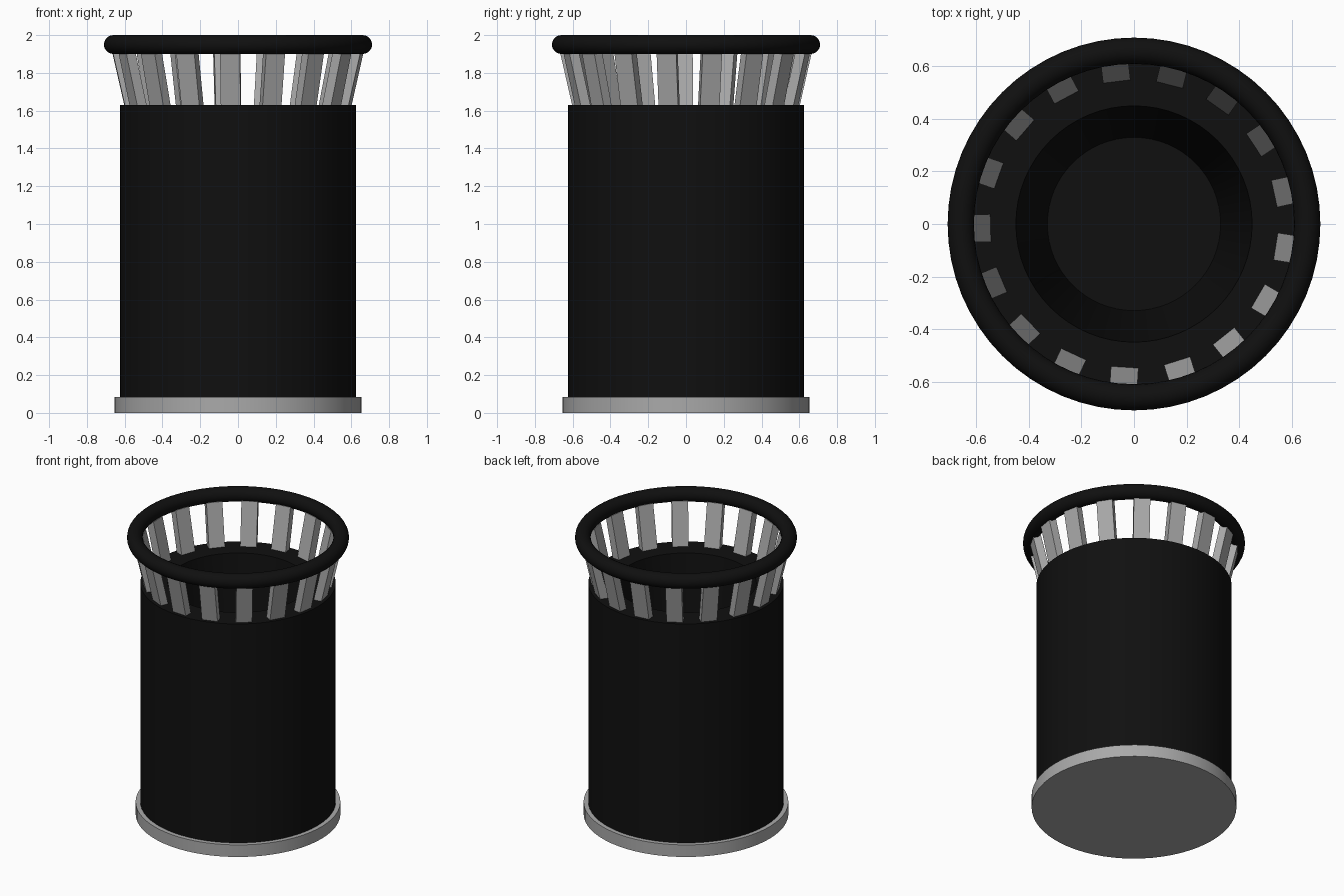
import bpy, bmesh
from math import radians, tau, sin, cos
from mathutils import Matrix, Vector

cube = bpy.data.objects.get("Cube")
if cube:
    bpy.data.objects.remove(cube, do_unlink=True)


def material(name, rgb):
    m = bpy.data.materials.new(name)
    m.use_nodes = True
    m.diffuse_color = (*rgb, 1)
    bsdf = next(n for n in m.node_tree.nodes if n.type == 'BSDF_PRINCIPLED')
    bsdf.inputs["Base Color"].default_value = (*rgb, 1)
    return m


black = material("black", (0.005, 0.005, 0.005))
grey = material("grey", (0.4, 0.4, 0.4))


def finish(name, bm, mat, smooth=True):
    bmesh.ops.recalc_face_normals(bm, faces=bm.faces)
    mesh = bpy.data.meshes.new(name)
    bm.to_mesh(mesh)
    bm.free()
    mesh.materials.append(mat)
    obj = bpy.data.objects.new(name, mesh)
    bpy.context.collection.objects.link(obj)
    if smooth:
        bpy.ops.object.select_all(action='DESELECT')
        obj.select_set(True)
        bpy.context.view_layer.objects.active = obj
        bpy.ops.object.shade_smooth_by_angle(angle=radians(30))
    return obj


def lathe(name, profile, mat, closed=False, steps=64):
    """Spin a (radius, height) profile around the z axis."""
    bm = bmesh.new()
    verts = [bm.verts.new((r, 0, z)) for r, z in profile]
    pairs = list(zip(verts, verts[1:]))
    if closed:
        pairs.append((verts[-1], verts[0]))
    edges = [bm.edges.new(p) for p in pairs]
    bmesh.ops.spin(bm, geom=verts + edges, cent=(0, 0, 0), axis=(0, 0, 1),
                   angle=tau, steps=steps, use_duplicate=False)
    bmesh.ops.remove_doubles(bm, verts=bm.verts, dist=0.0005)
    return finish(name, bm, mat)


# Foot plate under the bin
lathe("base", [(0, 0), (0.655, 0), (0.655, 0.085), (0, 0.085)], grey)

# Bin body with a wide top flange and a tapered well
lathe("body", [(0, 0.08), (0.625, 0.08), (0.625, 1.63), (0.45, 1.63),
               (0.33, 0.12), (0, 0.12)], black)

# Round top ring
tube, n = 0.05, 20
ring = [(0.66 + tube * cos(tau * i / n), 1.95 + tube * sin(tau * i / n))
        for i in range(n)]
lathe("top_ring", ring, black, closed=True)

# Outward leaning slats between body and ring
count = 17
low, high = Vector((0.567, 0, 1.60)), Vector((0.639, 0, 1.915))
lean = high - low
bm = bmesh.new()
for i in range(count):
    turn = Matrix.Rotation(radians(-9) + tau * i / count, 4, 'Z')
    tilt = Matrix.Rotation(lean.angle(Vector((0, 0, 1))), 4, 'Y')
    size = Matrix.Diagonal((0.053, 0.105, lean.length, 1))
    bmesh.ops.create_cube(
        bm, size=1,
        matrix=turn @ Matrix.Translation((low + high) / 2) @ tilt @ size)
finish("slats", bm, grey, smooth=False)
